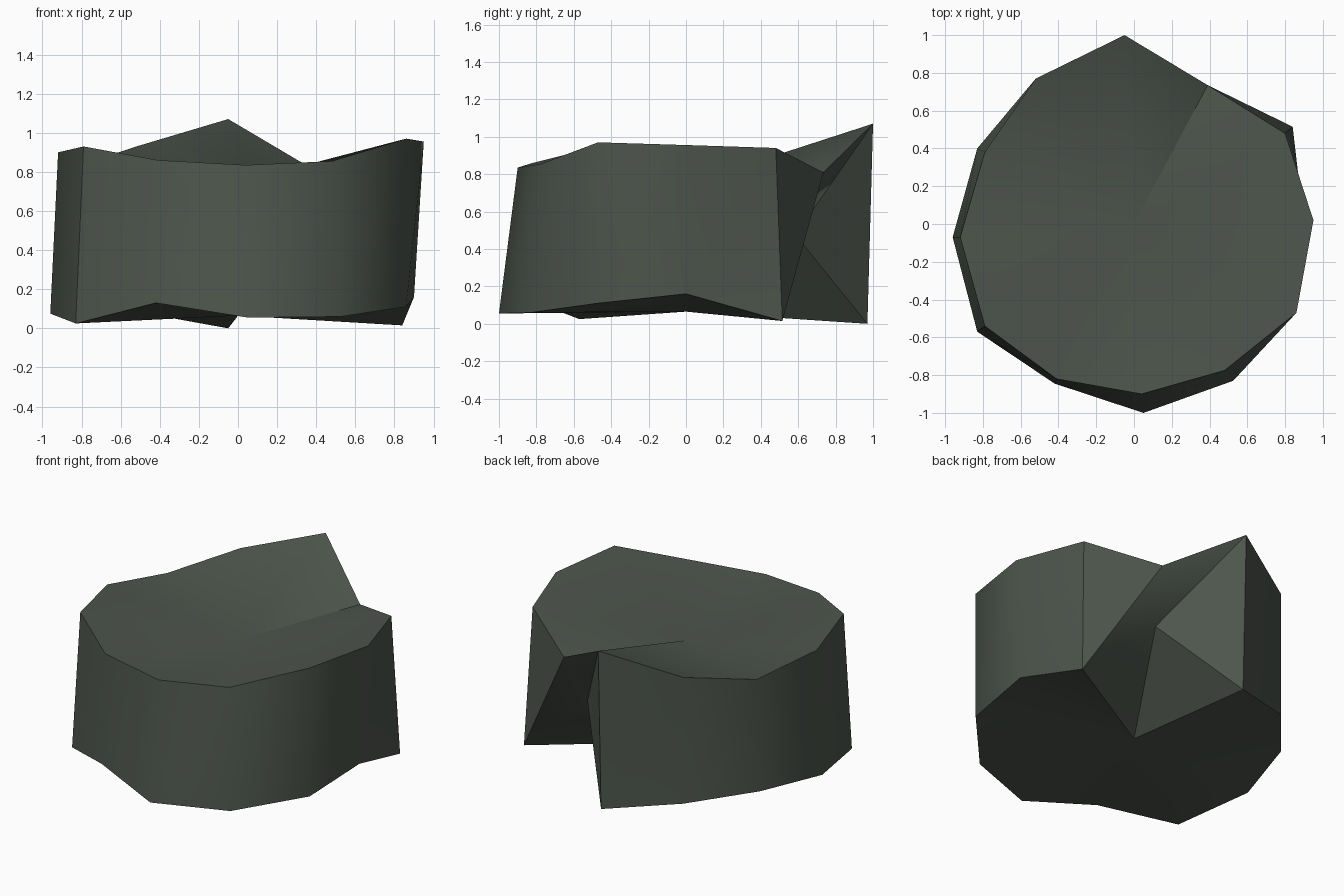
import bpy, bmesh

if "Cube" in bpy.data.objects:
    bpy.data.objects.remove(bpy.data.objects["Cube"])

# Twelve corners of each rim, counter-clockwise from the right side (x, y, z)
TOP = [(0.95, 0.02, 0.955), (0.80, 0.48, 0.94), (0.39, 0.735, 0.81), (-0.05, 1.0, 1.07),
       (-0.52, 0.77, 0.93), (-0.79, 0.38, 0.84), (-0.92, -0.07, 0.90), (-0.79, -0.54, 0.93),
       (-0.41, -0.82, 0.86), (0.04, -0.90, 0.835), (0.48, -0.775, 0.855), (0.86, -0.47, 0.97)]
BOTTOM = [(0.90, -0.0, 0.16), (0.84, 0.515, 0.015), (0.32, 0.585, 0.475), (-0.05, 0.97, 0.0),
          (-0.52, 0.77, 0.085), (-0.83, 0.40, 0.11), (-0.96, -0.07, 0.075), (-0.83, -0.57, 0.025),
          (-0.42, -0.845, 0.13), (0.05, -1.0, 0.055), (0.525, -0.83, 0.06), (0.86, -0.47, 0.11)]

stone = bpy.data.materials.new("dark_green_grey")
stone.diffuse_color = (0.075, 0.092, 0.073, 1)
stone.use_nodes = True
stone.node_tree.nodes["Principled BSDF"].inputs["Base Color"].default_value = stone.diffuse_color

bm = bmesh.new()
top = [bm.verts.new(p) for p in TOP]
bottom = [bm.verts.new(p) for p in BOTTOM]
top_mid = bm.verts.new((0, 0, 0.745))
bottom_mid = bm.verts.new((0, 0, 0.065))

# Side wall, dished top fan and underside fan
n = len(top)
for i in range(n):
    j = (i + 1) % n
    bm.faces.new((bottom[i], bottom[j], top[j]))
    bm.faces.new((bottom[i], top[j], top[i]))
    bm.faces.new((top_mid, top[i], top[j]))
    bm.faces.new((bottom_mid, bottom[j], bottom[i]))
bmesh.ops.recalc_face_normals(bm, faces=bm.faces)

mesh = bpy.data.meshes.new("stump_block")
bm.to_mesh(mesh)
bm.free()
mesh.materials.append(stone)
block = bpy.data.objects.new("stump_block", mesh)
bpy.context.collection.objects.link(block)

# Soft wall facets, crisp rims and notch
bpy.context.view_layer.objects.active = block
block.select_set(True)
bpy.ops.object.shade_smooth_by_angle(angle=0.65)
